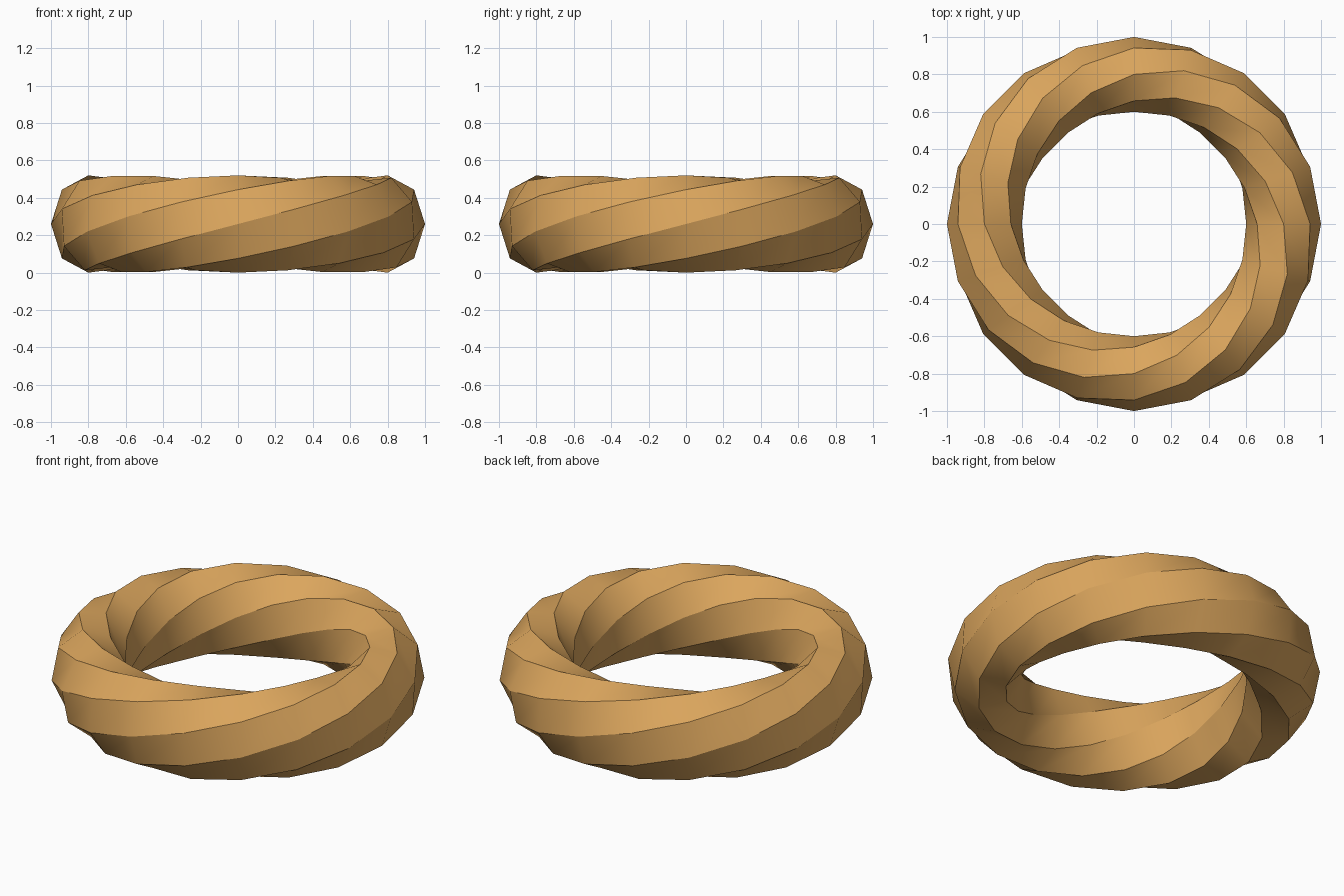
import bpy
import bmesh
from math import cos, sin, tau, radians

cube = bpy.data.objects.get("Cube")
if cube:
    bpy.data.objects.remove(cube, do_unlink=True)

SEGMENTS = 20      # steps around the ring
SIDES = 8          # sides of the cross-section
RING_RADIUS = 0.8
HALF_WIDTH = 0.2
HALF_HEIGHT = 0.26

# Ochre material
ochre = bpy.data.materials.new("ochre")
ochre.use_nodes = True
colour = (0.71, 0.38, 0.11, 1)
ochre.diffuse_color = colour
ochre.node_tree.nodes["Principled BSDF"].inputs["Base Color"].default_value = colour

# Octagonal section that makes one full twist on its way around the ring
bm = bmesh.new()
rings = []
for i in range(SEGMENTS):
    turn = tau * i / SEGMENTS
    ring = []
    for k in range(SIDES):
        angle = tau * k / SIDES + turn
        r = RING_RADIUS + HALF_WIDTH * cos(angle)
        z = HALF_HEIGHT * (1 + sin(angle))
        ring.append(bm.verts.new((r * cos(turn), r * sin(turn), z)))
    rings.append(ring)

# Bridge neighbouring sections; the full twist closes without an offset
for i, a in enumerate(rings):
    b = rings[(i + 1) % SEGMENTS]
    for k in range(SIDES):
        n = (k + 1) % SIDES
        bm.faces.new((a[k], b[k], b[n], a[n]))
bmesh.ops.recalc_face_normals(bm, faces=bm.faces)

mesh = bpy.data.meshes.new("twisted_ring")
bm.to_mesh(mesh)
bm.free()
mesh.materials.append(ochre)
ring_object = bpy.data.objects.new("twisted_ring", mesh)
bpy.context.collection.objects.link(ring_object)

# Smooth along the bands, crisp on the spiral ridges
bpy.ops.object.select_all(action="DESELECT")
ring_object.select_set(True)
bpy.context.view_layer.objects.active = ring_object
bpy.ops.object.shade_smooth_by_angle(angle=radians(30))
